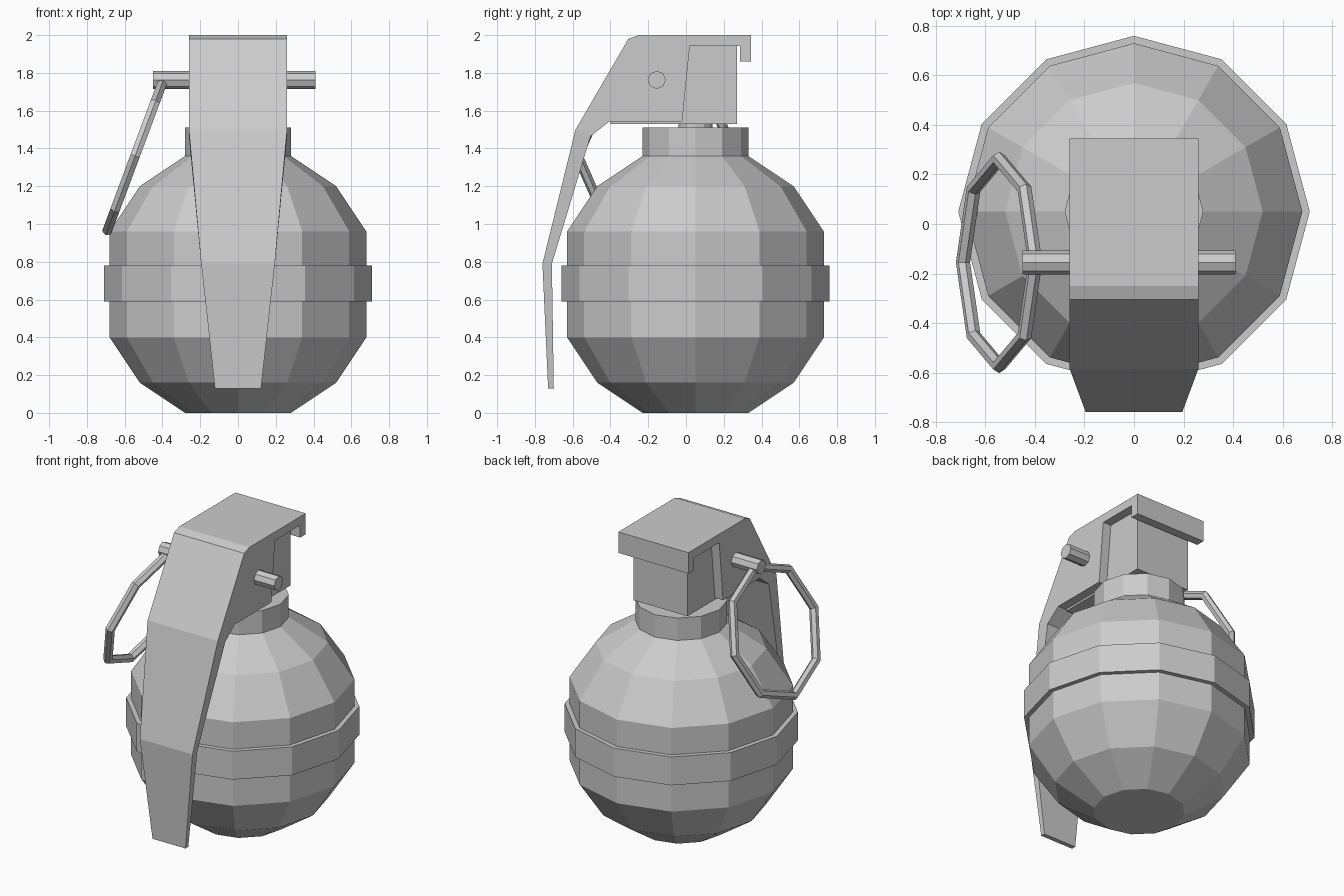
import bpy, bmesh, math

if "Cube" in bpy.data.objects:
    bpy.data.objects.remove(bpy.data.objects["Cube"])

CY = 0.05  # y of the body axis


def finish(name, bm):
    bmesh.ops.recalc_face_normals(bm, faces=bm.faces)
    me = bpy.data.meshes.new(name)
    bm.to_mesh(me)
    bm.free()
    ob = bpy.data.objects.new(name, me)
    bpy.context.collection.objects.link(ob)
    return ob


def lathe(name, profile, sides=12):
    """Revolve (radius, z) points about the body axis and cap both ends."""
    bm = bmesh.new()
    rings = []
    for r, z in profile:
        rings.append([bm.verts.new((r * math.cos(math.tau * i / sides),
                                    CY + r * math.sin(math.tau * i / sides), z))
                      for i in range(sides)])
    for a, b in zip(rings, rings[1:]):
        for i in range(sides):
            j = (i + 1) % sides
            bm.faces.new((a[i], a[j], b[j], b[i]))
    bm.faces.new(rings[0])
    bm.faces.new(rings[-1])
    return finish(name, bm)


def slab(name, profile, sides):
    """Mirror (y, z, half width) points across x; 'sides' lists the side faces."""
    bm = bmesh.new()
    left = [bm.verts.new((-w, y, z)) for y, z, w in profile]
    right = [bm.verts.new((w, y, z)) for y, z, w in profile]
    n = len(profile)
    for i in range(n):
        j = (i + 1) % n
        bm.faces.new((left[i], left[j], right[j], right[i]))
    for idx in sides:
        bm.faces.new([left[i] for i in idx])
        bm.faces.new([right[i] for i in idx])
    return finish(name, bm)


# Faceted body with raised belt and neck
lathe("body", [(0.28, 0), (0.52, 0.16), (0.68, 0.40), (0.68, 0.59), (0.71, 0.59),
               (0.71, 0.78), (0.68, 0.78), (0.68, 0.96), (0.52, 1.20),
               (0.28, 1.36), (0.28, 1.51)])

# Short stem between neck and head
lathe("stem", [(0.09, 1.49), (0.09, 1.56)])

# Head block held inside the lever
slab("head_block", [(-0.02, 1.53, 0.2), (0.27, 1.53, 0.2), (0.27, 1.95, 0.2),
                    (-0.30, 1.95, 0.2), (-0.40, 1.53, 0.2)], [range(5)])

# Lever: cap with rear lip, cheeks and tapering strap
W, M, B = 0.26, 0.195, 0.122
slab("lever", [(0.345, 1.86, W), (0.345, 2.0, W), (-0.25, 2.0, W), (-0.305, 1.98, W),
               (-0.585, 1.50, W), (-0.76, 0.79, M), (-0.73, 0.13, B),
               (-0.70, 0.13, B), (-0.71, 0.79, M), (-0.505, 1.465, W),
               (-0.405, 1.543, W), (-0.02, 1.543, W), (0.02, 1.943, W),
               (0.287, 1.943, W), (0.287, 1.86, W)],
     [[0, 1, 13, 14], [1, 2, 12, 13], [2, 3, 4, 9, 10, 11, 12],
      [4, 5, 8, 9], [5, 6, 7, 8]])

# Cross pin
bpy.ops.mesh.primitive_cylinder_add(vertices=8, radius=0.048, depth=0.86,
                                    location=(-0.02, -0.155, 1.763),
                                    rotation=(0, math.pi / 2, 0))
bpy.context.object.name = "pin"

# Eight-sided pull ring hanging from the pin
bpy.ops.mesh.primitive_torus_add(major_segments=8, minor_segments=6,
                                 major_radius=0.418, minor_radius=0.029,
                                 location=(-0.545, -0.155, 1.36),
                                 rotation=(0, math.radians(110.4), 0))
bpy.context.object.name = "pull_ring"
